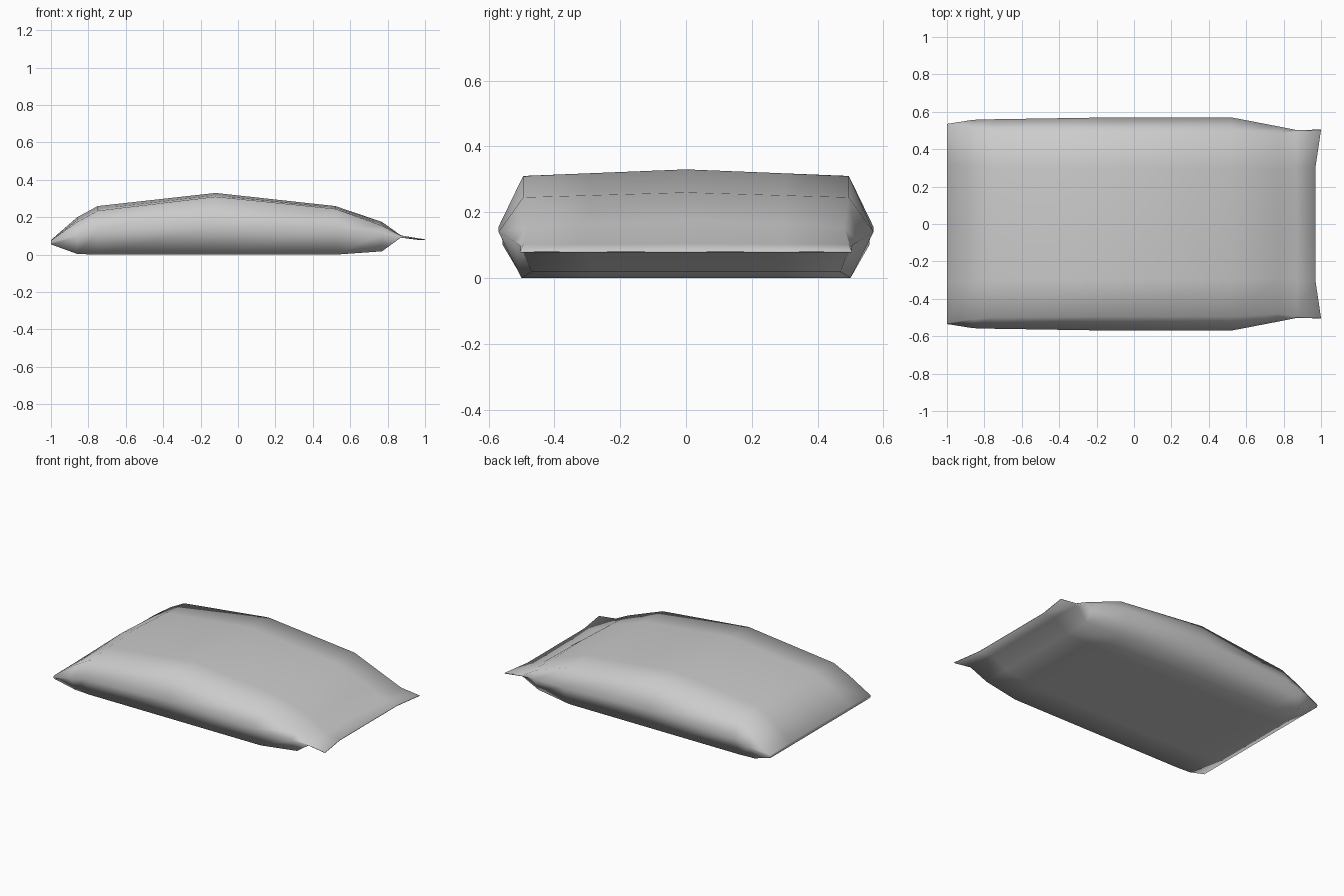
import bpy, bmesh

cube = bpy.data.objects.get("Cube")
if cube:
    bpy.data.objects.remove(cube, do_unlink=True)

mat = bpy.data.materials.new("light grey")
mat.use_nodes = True
grey = (0.6, 0.6, 0.6, 1)
mat.diffuse_color = grey
mat.node_tree.nodes["Principled BSDF"].inputs["Base Color"].default_value = grey

# Cross-sections along the bag:
# x, side half-width, side z, shoulder half-width, shoulder z, crown z, base half-width, base z
SECTIONS = [
    (-1.00, 0.535, 0.065, 0.53, 0.075, 0.078, 0.53, 0.055),
    (-0.86, 0.557, 0.10, 0.51, 0.175, 0.20, 0.50, 0.004),
    (-0.75, 0.56, 0.13, 0.50, 0.235, 0.26, 0.50, 0.0),
    (-0.12, 0.57, 0.155, 0.495, 0.31, 0.33, 0.50, 0.0),
    (0.52, 0.57, 0.14, 0.495, 0.245, 0.26, 0.50, 0.0),
    (0.77, 0.522, 0.11, 0.48, 0.155, 0.175, 0.47, 0.018),
    (0.87, 0.502, 0.096, 0.495, 0.102, 0.104, 0.495, 0.091),
    (1.00, 0.505, 0.08, 0.503, 0.082, 0.082, 0.503, 0.078),
]
INNER = 0.6  # inner column position as a share of the half-width


def ring_points(x, side_w, side_z, top_w, top_z, crown, base_w, base_z):
    """One closed loop around the bag, with the flap lip notched in the middle."""
    mid_x = 0.97 if x > 0.95 else x
    inner_z = top_z + (crown - top_z) * (1 - INNER)
    top = [(x, -top_w, top_z), (mid_x, -top_w * INNER, inner_z), (mid_x, 0, crown),
           (mid_x, top_w * INNER, inner_z), (x, top_w, top_z)]
    base = [(x, base_w, base_z), (mid_x, base_w * INNER, base_z), (mid_x, 0, base_z),
            (mid_x, -base_w * INNER, base_z), (x, -base_w, base_z)]
    return [(x, -side_w, side_z)] + top + [(x, side_w, side_z)] + base


# Filled bag with a pinched seam at one end and a flat flap at the other
bm = bmesh.new()
rings = [[bm.verts.new(p) for p in ring_points(*s)] for s in SECTIONS]
for a, b in zip(rings, rings[1:]):
    n = len(a)
    for i in range(n):
        j = (i + 1) % n
        bm.faces.new((a[i], a[j], b[j], b[i]))
# End seams: bridge upper and lower edges
for r in (rings[0], rings[-1]):
    n = len(r)
    bm.faces.new((r[0], r[1], r[-1]))
    for i in range(1, 5):
        bm.faces.new((r[i], r[i + 1], r[n - i - 1], r[n - i]))
    bm.faces.new((r[5], r[6], r[7]))
bmesh.ops.recalc_face_normals(bm, faces=bm.faces[:])
for f in bm.faces:
    f.smooth = True

mesh = bpy.data.meshes.new("pillow_bag")
bm.to_mesh(mesh)
bm.free()
mesh.materials.append(mat)
bag = bpy.data.objects.new("pillow_bag", mesh)
bpy.context.collection.objects.link(bag)
